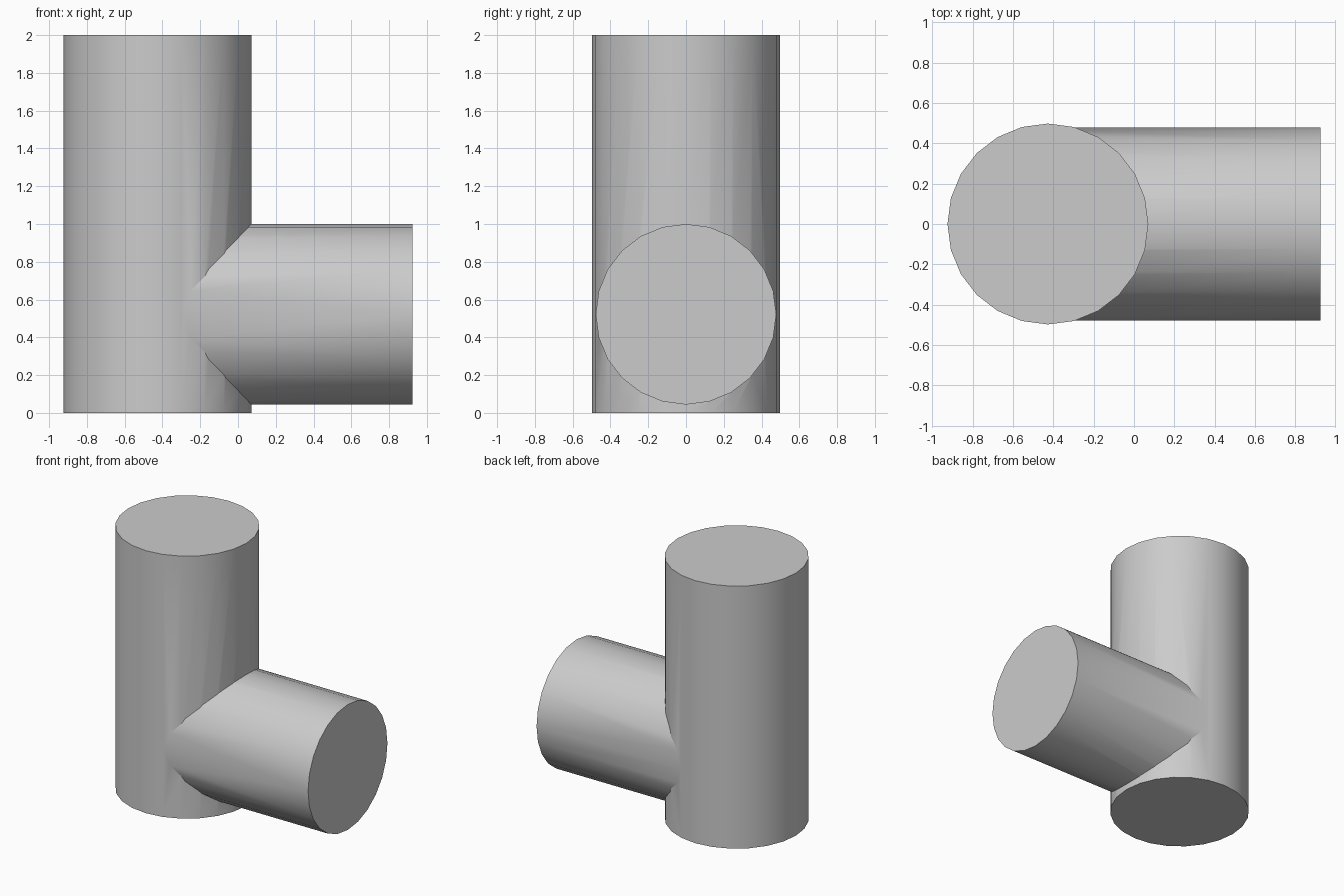
import bpy
import math

cube = bpy.data.objects.get("Cube")
if cube:
    bpy.data.objects.remove(cube, do_unlink=True)

# Plain grey material
grey = bpy.data.materials.new("plain_grey")
grey.use_nodes = True
colour = (0.6, 0.6, 0.6, 1.0)
grey.diffuse_color = colour
grey.node_tree.nodes["Principled BSDF"].inputs["Base Color"].default_value = colour

AXIS_X = -0.427


def cylinder(name, radius, length, location, rotation=(0, 0, 0)):
    bpy.ops.mesh.primitive_cylinder_add(vertices=24, radius=radius, depth=length,
                                        location=location, rotation=rotation)
    obj = bpy.context.object
    obj.name = name
    obj.data.materials.append(grey)
    return obj


# Upright main pipe, and the side branch reaching from its axis to the right end
pipe = cylinder("main_pipe", 0.498, 2.0, (AXIS_X, 0, 1.0))
branch_end = 0.925
branch = cylinder("side_branch", 0.478, branch_end - AXIS_X,
                  ((branch_end + AXIS_X) / 2, 0, 0.522), (0, math.pi / 2, 0))

# Fuse the branch into the pipe
union = pipe.modifiers.new("join_branch", "BOOLEAN")
union.operation = "UNION"
union.solver = "EXACT"
union.object = branch
bpy.ops.object.select_all(action="DESELECT")
pipe.select_set(True)
bpy.context.view_layer.objects.active = pipe
bpy.ops.object.modifier_apply(modifier=union.name)
bpy.data.objects.remove(branch, do_unlink=True)

# Smooth sides with sharp end caps and joint
bpy.ops.object.shade_smooth_by_angle(angle=math.radians(30))
pipe.name = "branched_pipe"
